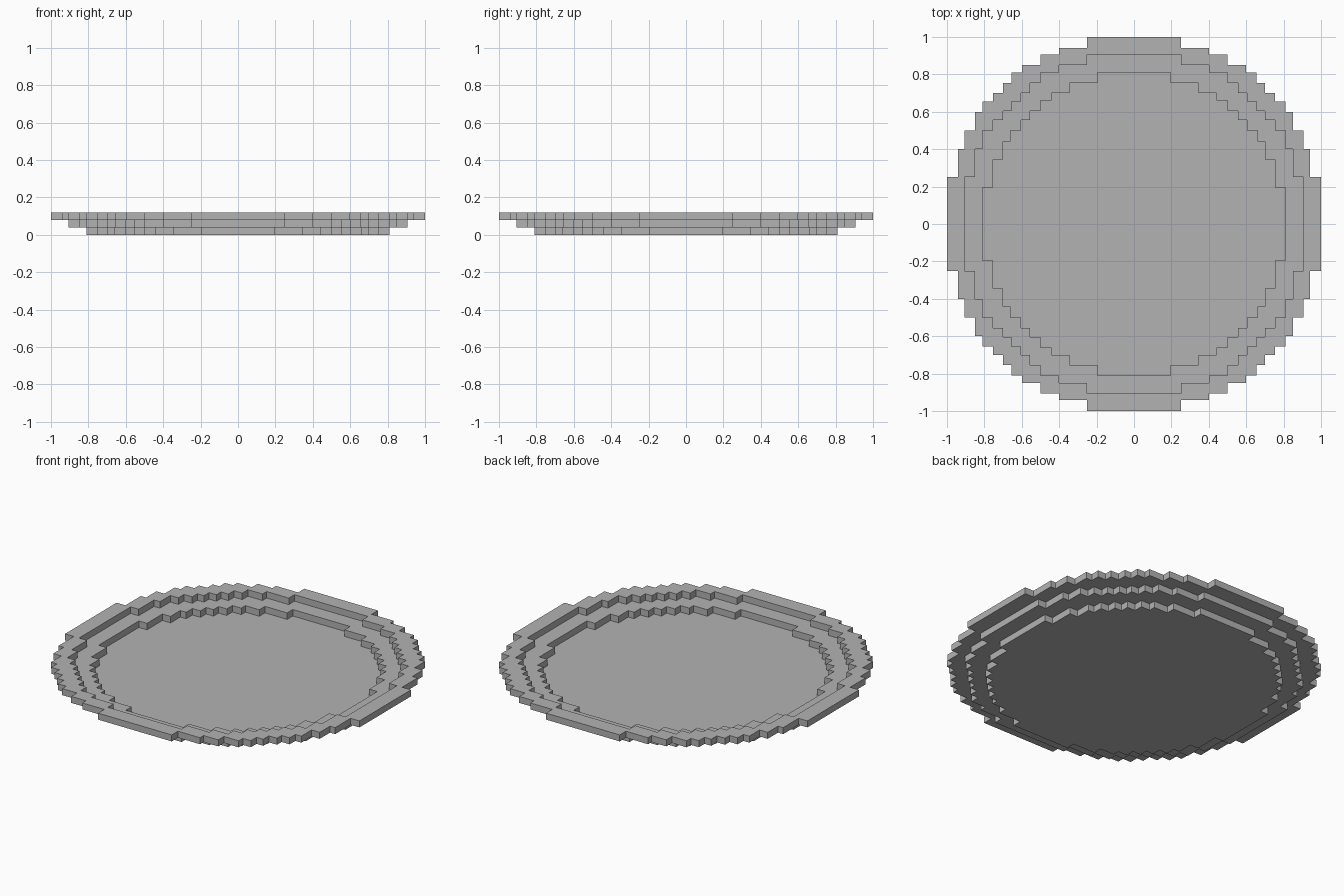
import bpy
import bmesh

cube = bpy.data.objects.get("Cube")
if cube:
    bpy.data.objects.remove(cube, do_unlink=True)

LAYER = 0.04  # height of every step

grey = bpy.data.materials.new("plain_grey")
grey.use_nodes = True
colour = (0.45, 0.45, 0.45, 1)
grey.diffuse_color = colour
grey.node_tree.nodes["Principled BSDF"].inputs["Base Color"].default_value = colour

# Corner distances of the stepped circles; each is symmetric about its diagonal
INNER = [.195, .345, .44, .5, .555, .605, .66, .7, .755, .81]
MIDDLE = [.25, .4, .5, .555, .605, .655, .7, .755, .81, .85, .905]
OUTER = [.25, .4, .5, .6, .655, .7, .755, .81, .85, .905, .94, 1]


def stepped_circle(steps):
    """Closed staircase outline: one quadrant turned four times."""
    heights = steps[::-1]
    quadrant = []
    for i, x in enumerate(steps):
        quadrant.append((x, heights[i]))
        if i + 1 < len(steps):
            quadrant.append((x, heights[i + 1]))
    outline = []
    for _ in range(4):
        outline += quadrant
        quadrant = [(y, -x) for x, y in quadrant]
    return outline


def add_layer(name, level, outer, hole=None):
    """Flat slab between an outer outline and an optional hole."""
    bm = bmesh.new()
    edges = []
    for steps in filter(None, (outer, hole)):
        loop = [bm.verts.new((x, y, level * LAYER)) for x, y in stepped_circle(steps)]
        edges += [bm.edges.new((a, b)) for a, b in zip(loop, loop[1:] + loop[:1])]
    bmesh.ops.triangle_fill(bm, edges=edges, use_beauty=True, normal=(0, 0, 1))
    caps = bmesh.ops.extrude_face_region(bm, geom=bm.faces[:], use_keep_orig=True)
    top = [v for v in caps["geom"] if isinstance(v, bmesh.types.BMVert)]
    bmesh.ops.translate(bm, verts=top, vec=(0, 0, LAYER))
    bmesh.ops.recalc_face_normals(bm, faces=bm.faces[:])
    mesh = bpy.data.meshes.new(name)
    bm.to_mesh(mesh)
    bm.free()
    mesh.materials.append(grey)
    bpy.context.collection.objects.link(bpy.data.objects.new(name, mesh))


# Dish floor and the two rings stepping outwards above it
add_layer("dish_floor", 0, INNER)
add_layer("middle_ring", 1, MIDDLE, INNER)
add_layer("top_rim", 2, OUTER, MIDDLE)
